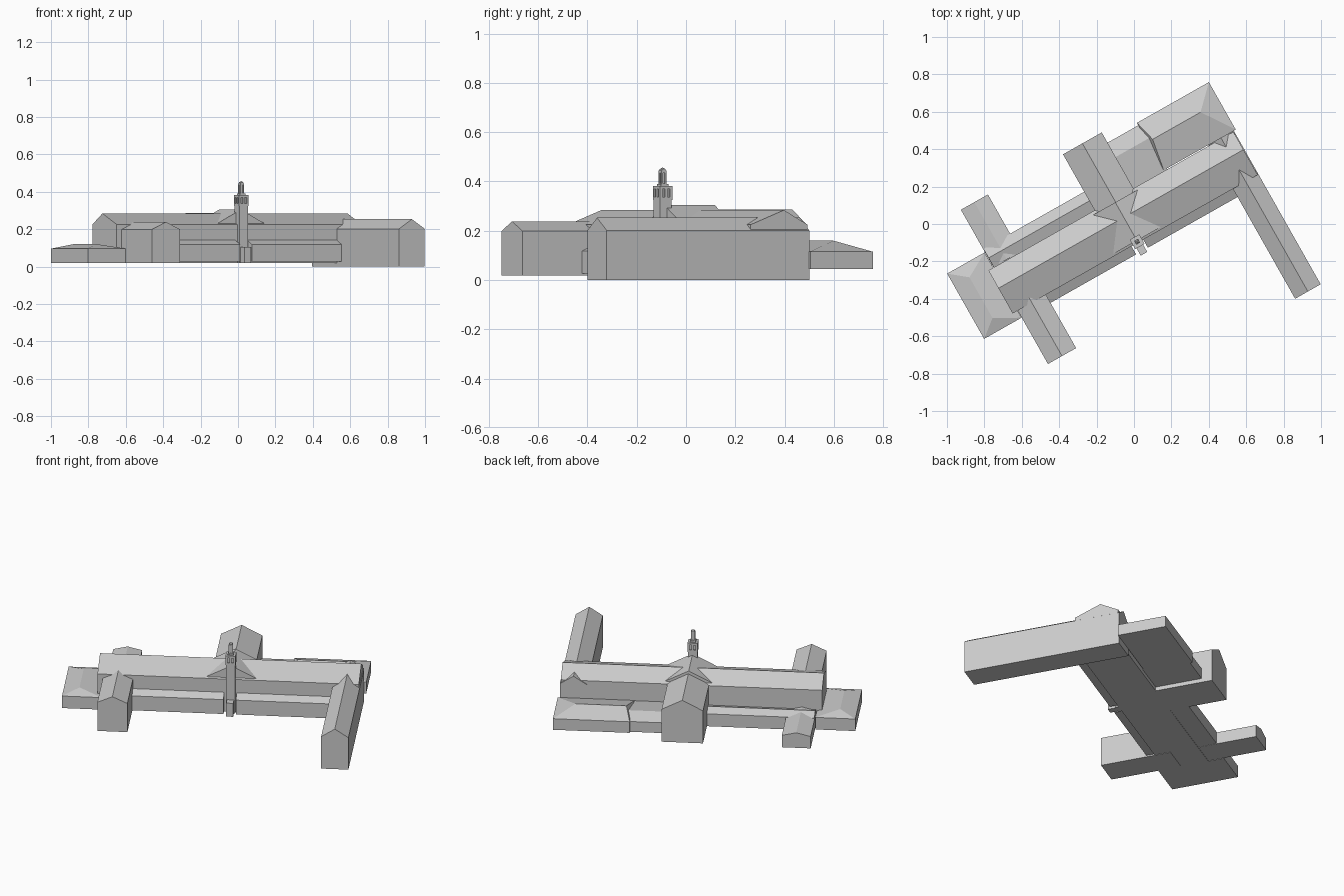
import bpy, bmesh, math

if "Cube" in bpy.data.objects:
    bpy.data.objects.remove(bpy.data.objects["Cube"])

# The whole building is laid out on its own axes (u along the hall, v towards the back), then turned
ANGLE = math.radians(29.5)
GREY = bpy.data.materials.new("pale_grey")
GREY.diffuse_color = (0.6, 0.6, 0.6, 1)
GREY.use_nodes = True
GREY.node_tree.nodes["Principled BSDF"].inputs["Base Color"].default_value = GREY.diffuse_color


def solid(name, groups):
    """One object made from convex solids, each given by its corner points."""
    mesh = bpy.data.meshes.new(name)
    for_all = bmesh.new()
    for pts in groups:
        bm = bmesh.new()
        for p in pts:
            bm.verts.new(p)
        bmesh.ops.convex_hull(bm, input=bm.verts[:])
        bmesh.ops.dissolve_limit(bm, angle_limit=0.01, verts=bm.verts[:], edges=bm.edges[:])
        bmesh.ops.recalc_face_normals(bm, faces=bm.faces[:])
        part = bpy.data.meshes.new("part")
        bm.to_mesh(part)
        bm.free()
        for_all.from_mesh(part)
        bpy.data.meshes.remove(part)
    for_all.to_mesh(mesh)
    for_all.free()
    mesh.materials.append(GREY)
    obj = bpy.data.objects.new(name, mesh)
    obj.rotation_euler.z = ANGLE
    bpy.context.collection.objects.link(obj)
    return obj


def box(u0, u1, v0, v1, z0, z1):
    return [(u, v, z) for u in (u0, u1) for v in (v0, v1) for z in (z0, z1)]


def block(u, v, z):
    """Square block of half width given later by callers through u and v ranges."""
    return box(*u, *v, *z)


def roofed(u, v, z0, eave, ridge, start, end):
    """Walls with a roof whose ridge runs from start to end (u, v)."""
    return block(u, v, (z0, eave)) + [(*start, ridge), (*end, ridge)]


def gable_u(u, v, z0, eave, ridge, at):
    return roofed(u, v, z0, eave, ridge, (u[0], at), (u[1], at))


def gable_v(u, v, z0, eave, ridge):
    m = sum(u) / 2
    return roofed(u, v, z0, eave, ridge, (m, v[0]), (m, v[1]))


# Main hall and the wings crossing it
solid("main_hall", [gable_u((-0.80, 0.705), (-0.097, 0.167), 0.02, 0.225, 0.284, 0.058)])
solid("right_wing", [gable_v((0.553, 0.71), (-0.772, 0.173), 0.0, 0.202, 0.253)])
solid("left_wing", [gable_v((-0.769, -0.596), (-0.425, 0.0), 0.018, 0.199, 0.238)])
solid("rear_centre_wing", [gable_v((-0.147, 0.091), (0.05, 0.511), 0.02, 0.225, 0.287)])

# Raised roof where the hall and the centre wing cross
solid("crossing_roof", [gable_v((-0.185, 0.125), (-0.085, 0.15), 0.21, 0.225, 0.305)])

# Low outbuildings
solid("left_end_block", [roofed((-1.0, -0.77), (-0.14, 0.261), 0.02, 0.096, 0.12,
                                (-0.906, -0.065), (-0.906, 0.185))])
solid("rear_left_annex", [gable_v((-0.768, -0.602), (0.17, 0.522), 0.021, 0.096, 0.116)])
solid("rear_corridor", [gable_u((-0.766, -0.14), (0.16, 0.281), 0.022, 0.1, 0.122, 0.225)])
solid("rear_right_block", [roofed((0.28, 0.722), (0.172, 0.463), 0.045, 0.115, 0.16,
                                  (0.31, 0.345), (0.604, 0.345))])
solid("rear_link_block", [gable_u((0.08, 0.30), (0.16, 0.448), 0.045, 0.11, 0.14, 0.36)])

# Front corridors either side of the tower: lean-to roofs
for side, u in (("left", (-0.62, -0.07)), ("right", (0.002, 0.57))):
    solid("front_corridor_" + side,
          [block(u, (-0.147, -0.08), (0.027, 0.118))
           + [(x, -0.095, 0.142) for x in u] + [(x, -0.08, 0.142) for x in u]])

# Tower
CU, CV = -0.032, -0.091


def square(half, z0, z1, du=0.0, dv=0.0):
    return box(CU + du - half, CU + du + half, CV + dv - half, CV + dv + half, z0, z1)


solid("tower_shaft", [square(0.027, 0.02, 0.335)])
solid("tower_porch", [box(CU - 0.02, CU + 0.02, -0.165, -0.1, 0.02, 0.105)])


# Belfry and lantern: a core surrounded by posts, between two slabs
def open_stage(name, half, post, core, z0, z1, slab, steps):
    parts = [square(half, z0, z0 + slab), square(half, z1 - slab, z1),
             square(core, z0, z1)]
    r = half - post
    for a in steps:
        for b in steps:
            if max(abs(a), abs(b)) == 1:
                parts.append(square(post, z0, z1, a * r, b * r))
    solid(name, parts)


open_stage("tower_belfry", 0.029, 0.0055, 0.02, 0.325, 0.382, 0.013, (-1, 0, 1))
open_stage("tower_lantern", 0.012, 0.0035, 0.006, 0.382, 0.445, 0.01, (-1, 1))
solid("lantern_base", [square(0.017, 0.38, 0.39)])
solid("lantern_cap", [square(0.009, 0.443, 0.45) + [(CU, CV, 0.457)]])
